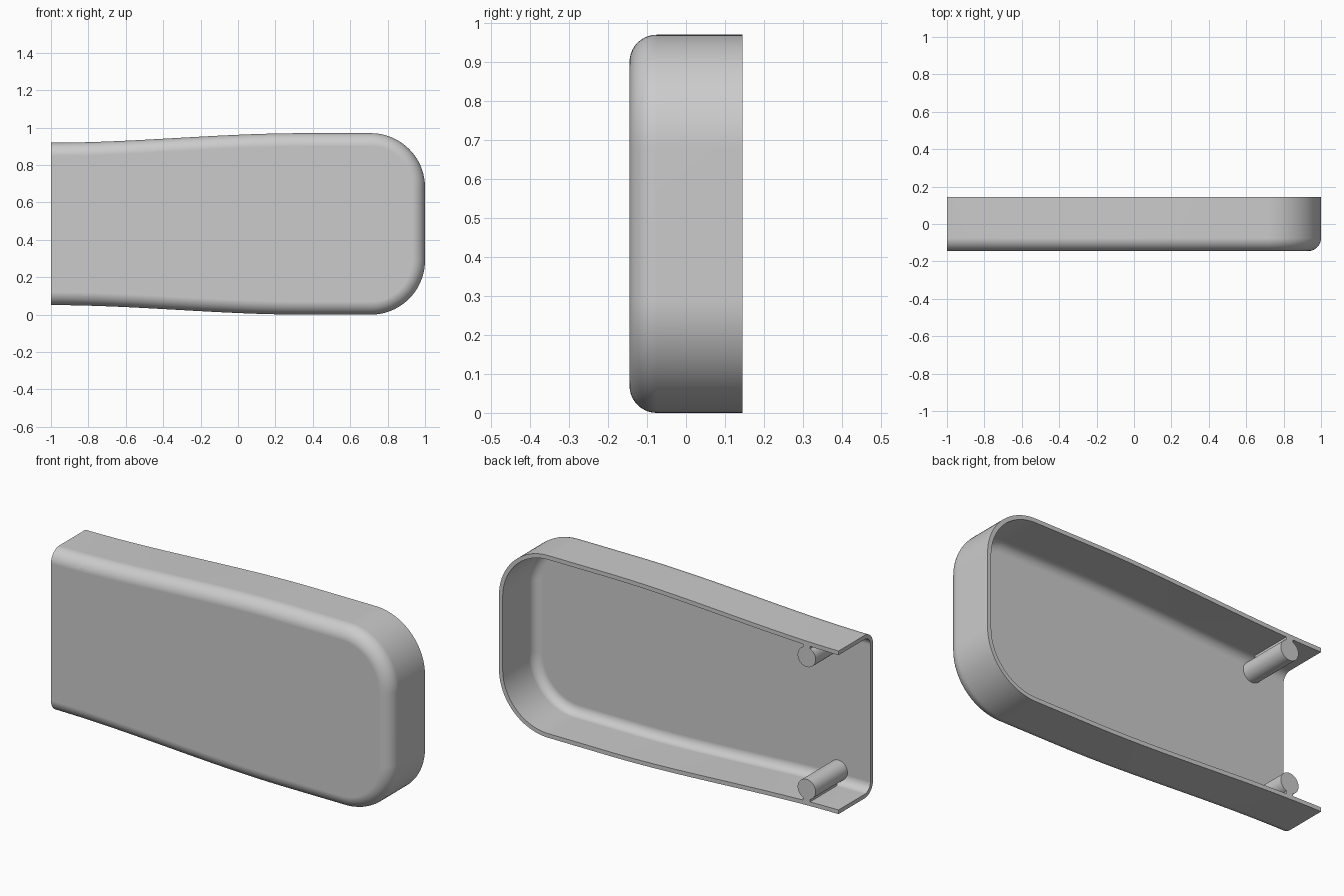
import bpy, bmesh, math
from mathutils import Vector

if "Cube" in bpy.data.objects:
    bpy.data.objects.remove(bpy.data.objects["Cube"], do_unlink=True)

MID, HALF, END_HALF = 0.485, 0.485, 0.434   # centre height, half heights
BACK, FRONT = 0.145, -0.145
FILLET, WALL, CORNER = 0.07, 0.022, 0.29
BOSS_X, BOSS_OFF = -0.812, 0.352

grey = bpy.data.materials.new("plain grey")
grey.use_nodes = True
colour = (0.6, 0.6, 0.6, 1)
grey.diffuse_color = colour
grey.node_tree.nodes["Principled BSDF"].inputs["Base Color"].default_value = colour


def make_object(name, bm):
    bmesh.ops.recalc_face_normals(bm, faces=bm.faces)
    mesh = bpy.data.meshes.new(name)
    bm.to_mesh(mesh)
    bm.free()
    mesh.materials.append(grey)
    obj = bpy.data.objects.new(name, mesh)
    bpy.context.collection.objects.link(obj)
    return obj


def rod(name, x, z, radius, y0, y1):
    """Cylinder along y."""
    bm = bmesh.new()
    bmesh.ops.create_cone(bm, cap_ends=True, segments=40, radius1=radius,
                          radius2=radius, depth=y1 - y0)
    for v in bm.verts:
        v.co = Vector((x + v.co.x, (y0 + y1) / 2 + v.co.z, z + v.co.y))
    return make_object(name, bm)


def block(name, lo, hi):
    bm = bmesh.new()
    bmesh.ops.create_cube(bm, size=1)
    for v in bm.verts:
        v.co = Vector([(a + b) / 2 + c * (b - a) for a, b, c in zip(lo, hi, v.co)])
    return make_object(name, bm)


def combine(target, tool, operation):
    """Apply a boolean and discard the tool."""
    tool.hide_render = True
    mod = target.modifiers.new("boolean", 'BOOLEAN')
    mod.operation, mod.solver, mod.object = operation, 'EXACT', tool
    bpy.context.view_layer.objects.active = target
    bpy.ops.object.modifier_apply(modifier=mod.name)
    bpy.data.objects.remove(tool, do_unlink=True)


# Upper half of the outline: (x, height above centre, normal), open end to nose
upper = []
for i in range(25):
    t = i / 24
    slope = (HALF - END_HALF) * 6 * t * (1 - t) / 1.35
    n = Vector((-slope, 1)).normalized()
    upper.append((-1 + 1.35 * t, END_HALF + (HALF - END_HALF) * t * t * (3 - 2 * t), n))
for i in range(25):
    a = math.pi / 2 * (1 - i / 24)
    n = Vector((math.cos(a), math.sin(a)))
    upper.append((1 - CORNER + CORNER * n.x, HALF - CORNER + CORNER * n.y, n))
lower = [(x, -h, Vector((n.x, -n.y))) for x, h, n in reversed(upper)]
outline = upper + lower

# Wall section as (inset, y): outer fillet, rim, inner fillet
arc = [math.pi / 2 * i / 10 for i in range(11)]


def fillet(r):
    return [(FILLET - r * math.sin(a), FRONT + FILLET - r * math.cos(a)) for a in arc]


section = fillet(FILLET) + [(0, BACK), (WALL, BACK)] + fillet(FILLET - WALL)[::-1]

# Shell: sweep the section round the outline, then close front and open end
bm = bmesh.new()
rows = [[bm.verts.new((x - n.x * d, y, MID + h - n.y * d)) for d, y in section]
        for x, h, n in outline]
for a, b in zip(rows, rows[1:]):
    for j in range(len(section) - 1):
        bm.faces.new((a[j], a[j + 1], b[j + 1], b[j]))
bm.faces.new([r[0] for r in rows])
bm.faces.new([r[-1] for r in rows])
bm.faces.new(rows[0] + rows[-1][::-1])
shell = make_object("cover_shell", bm)

# Screw bosses, each tied to the wall by a rib
for s in (1, -1):
    z = MID + s * BOSS_OFF
    ends = sorted((z, MID + s * (END_HALF - 0.01)))
    combine(shell, rod("boss", BOSS_X, z, 0.053, FRONT + 0.015, BACK), 'UNION')
    combine(shell, block("rib", (BOSS_X - 0.02, -0.08, ends[0]),
                         (BOSS_X + 0.02, BACK, ends[1])), 'UNION')

# Through holes with a wider screw head recess at the front
for s in (1, -1):
    z = MID + s * BOSS_OFF
    combine(shell, rod("screw_hole", BOSS_X, z, 0.018, -0.3, 0.3), 'DIFFERENCE')
    combine(shell, rod("head_recess", BOSS_X, z, 0.037, -0.3, 0.0), 'DIFFERENCE')

# Smooth shading with crisp edges and flat broad faces
bpy.ops.object.select_all(action='DESELECT')
shell.select_set(True)
bpy.context.view_layer.objects.active = shell
bpy.ops.object.shade_smooth_by_angle(angle=math.radians(30))
weighted = shell.modifiers.new("weighted_normals", 'WEIGHTED_NORMAL')
weighted.keep_sharp = True
